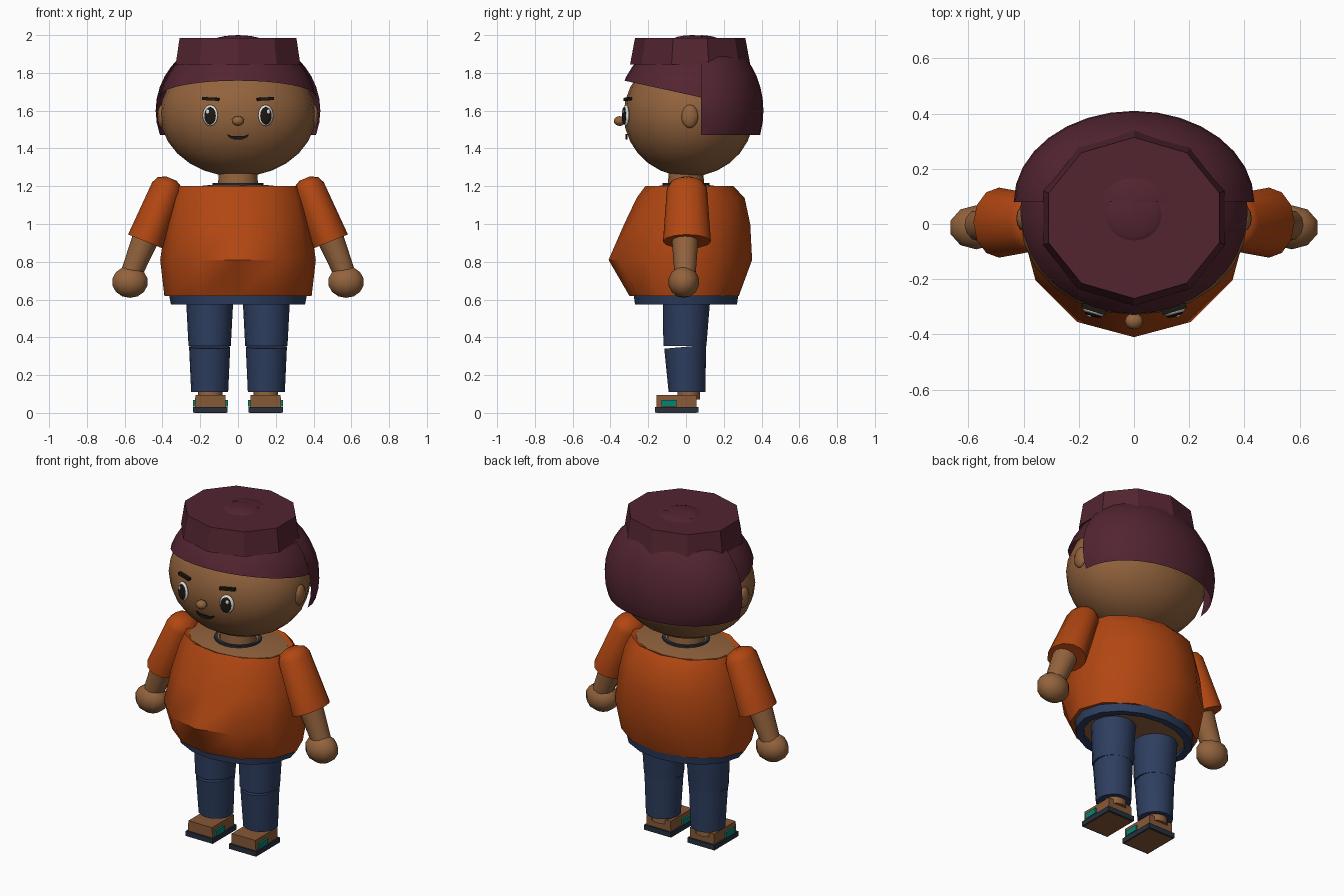
import bpy, bmesh, math
from mathutils import Matrix, Vector

cube = bpy.data.objects.get("Cube")
if cube:
    bpy.data.objects.remove(cube, do_unlink=True)


def material(name, *rgb):
    m = bpy.data.materials.new(name)
    m.use_nodes = True
    m.diffuse_color = (*rgb, 1)
    bsdf = next(n for n in m.node_tree.nodes if n.type == "BSDF_PRINCIPLED")
    bsdf.inputs["Base Color"].default_value = (*rgb, 1)
    return m


SKIN = material("skin brown", .29, .125, .047)
HAIR = material("dark plum", .085, .018, .030)
SHIRT = material("burnt orange", .44, .062, .006)
DENIM = material("denim blue", .027, .048, .115)
TAN = material("shoe tan", .24, .10, .037)
SLATE = material("dark slate", .020, .030, .045)
TEAL = material("teal", .003, .22, .17)
WHITE = material("eye white", .80, .80, .78)
DARK = material("near black", .012, .009, .006)


def place(loc, ry=0, rz=0):
    return (Matrix.Translation(loc) @ Matrix.Rotation(math.radians(rz), 4, "Z")
            @ Matrix.Rotation(math.radians(ry), 4, "Y"))


def emit(name, bm, mat, matrix=Matrix(), pair=False, limit=35):
    """Turn a bmesh into one object, or into a mirrored left/right pair."""
    bm.transform(matrix)
    for side in (("left_", "right_") if pair else ("",)):
        if side == "right_":
            bm.transform(Matrix.Diagonal((-1, 1, 1, 1)))
        bmesh.ops.recalc_face_normals(bm, faces=bm.faces[:])
        for f in bm.faces:
            f.smooth = True
        for e in bm.edges:
            e.smooth = e.calc_face_angle(0) < math.radians(limit)
        me = bpy.data.meshes.new(side + name)
        bm.to_mesh(me)
        me.materials.append(mat)
        bpy.context.collection.objects.link(bpy.data.objects.new(side + name, me))
    bm.free()


def loft(rings, n, caps=True, cy=0):
    """Stack rings of (z, half width, front depth, back depth)."""
    bm = bmesh.new()
    loops = []
    for z, rx, front, back in rings:
        loop = []
        for i in range(n):
            a = math.tau * i / n
            c = math.cos(a)
            loop.append(bm.verts.new((rx * math.sin(a),
                                      cy - c * (front if c > 0 else back), z)))
        loops.append(loop)
    for lo, hi in zip(loops, loops[1:]):
        for i in range(n):
            j = (i + 1) % n
            bm.faces.new((lo[i], lo[j], hi[j], hi[i]))
    if caps:
        bm.faces.new(loops[0])
        bm.faces.new(loops[-1])
    return bm


def ball(rx, ry, rz, u=16, v=10):
    bm = bmesh.new()
    bmesh.ops.create_uvsphere(bm, u_segments=u, v_segments=v, radius=1)
    bm.transform(Matrix.Diagonal((rx, ry, rz, 1)))
    return bm


def box(sx, sy, sz):
    bm = bmesh.new()
    bmesh.ops.create_cube(bm, size=1)
    bm.transform(Matrix.Diagonal((sx, sy, sz, 1)))
    return bm


def cut(bm, point, keep):
    bmesh.ops.bisect_plane(bm, geom=bm.verts[:] + bm.edges[:] + bm.faces[:],
                           plane_co=point, plane_no=Vector(keep).normalized(),
                           clear_inner=True)


# Head, ears and nose
emit("head", ball(.412, .345, .33, 24, 14), SKIN, place((0, .015, 1.58)))
emit("ear", ball(.025, .045, .062, 12, 8), SKIN, place((.402, .02, 1.57)), True)
emit("nose", ball(.033, .03, .026, 12, 8), SKIN, place((0, -.352, 1.545)))

# Eyes and brows
EYE = Vector((.147, -.317, 1.575))
emit("eye_white", ball(.042, .014, .056), WHITE, place(EYE, 0, 17), True)
emit("pupil", ball(.032, .008, .046), DARK, place(EYE + Vector((.001, -.011, -.002)), 0, 17), True)
emit("eye_glint", ball(.009, .004, .013, 10, 6), WHITE,
     place(EYE + Vector((.014, -.017, .02)), 0, 17), True)
emit("eyebrow", box(.09, .02, .016), DARK, place((.145, -.308, 1.662), -3, 17), True)

# Mouth
upper = [(-.06, .014), (-.03, .003), (0, .004), (.03, .003), (.06, .014)]
lower = [(.048, -.003), (.02, -.015), (-.02, -.015), (-.048, -.003)]
bm = bmesh.new()
face = bm.faces.new([bm.verts.new((x, 0, z)) for x, z in upper + lower])
ext = bmesh.ops.extrude_face_region(bm, geom=[face])["geom"]
bmesh.ops.translate(bm, vec=(0, .009, 0),
                    verts=[g for g in ext if isinstance(g, bmesh.types.BMVert)])
emit("mouth", bm, DARK, place((0, -.32, 1.462)))

# Hair: front fringe with a sloping hem, and a longer back shell
bm = ball(.422, .395, .395, 32, 20)
bm.transform(place((0, .035, 1.6)))
cut(bm, (0, .08, 1.67), (0, .214, .977))
cut(bm, (0, .10, 1.6), (0, -1, 0))
emit("hair_front", bm, HAIR)

bm = ball(.436, .33, .4, 32, 20)
bm.transform(place((0, .08, 1.6)))
cut(bm, (0, .08, 1.6), (0, 1, 0))
cut(bm, (0, 0, 1.47), (0, 0, 1))
emit("hair_back", bm, HAIR)
emit("hair_crown", ball(.118, .11, .03, 20, 8), HAIR, place((0, .033, 1.97)))

# Ten-sided flat top
emit("hair_flat_top", loft([(1.845, .347, .318, .318), (1.985, .325, .292, .292)],
                           10, cy=.022), HAIR, limit=20)

# Neck, chest and necklace
emit("neck", loft([(1.15, .11, .10, .10), (1.30, .10, .09, .09)], 16), SKIN)
emit("chest", loft([(1.15, .31, .20, .23), (1.192, .30, .195, .225),
                    (1.208, .13, .11, .11)], 16), SKIN, limit=50)
emit("necklace", loft([(1.203, .118, .108, .108), (1.203, .135, .125, .125),
                       (1.217, .135, .125, .125), (1.217, .118, .108, .108)], 20, False), SLATE)

# Shirt body
emit("shirt", loft([(.62, .39, .30, .28), (.81, .412, .41, .35), (1.0, .385, .327, .34),
                    (1.14, .352, .26, .31), (1.2, .33, .215, .25),
                    (1.185, .29, .185, .215)], 12, False), SHIRT, limit=40)
emit("shirt_hem", loft([(.62, .39, .30, .28), (.622, .30, .22, .22)], 12, False), SHIRT)

# Sleeves, arms and hands
emit("sleeve", loft([(-.305, .10, .127, .127), (0, .085, .106, .106),
                     (.035, .068, .085, .085), (.055, .03, .04, .04)], 12),
     SHIRT, place((.375, .005, 1.19), -22), True, 40)
emit("arm", loft([(-.19, .056, .056, .056), (.06, .074, .074, .074)], 12),
     SKIN, place((.495, -.005, .91), -22), True)
emit("hand", ball(.10, .082, .084, 10, 7), SKIN, place((.572, -.012, .693)), True, 45)

# Waistband around the open hips
emit("waistband", loft([(.625, .365, .277, .277), (.575, .355, .27, .27),
                        (.575, .31, .23, .23), (.61, .31, .23, .23)], 16, False), DENIM)
emit("hips", loft([(.592, .32, .24, .24), (.64, .32, .24, .24)], 16), SKIN)

# Legs in two pieces, with a slit at the front of the knee
emit("thigh", loft([(.355, .112, .12, .108), (.60, .125, .122, .128)], 16),
     DENIM, place((.15, 0, 0)), True)
bm = loft([(.11, .098, .092, .102), (.35, .109, .115, .107)], 16)
for v in bm.verts:
    if v.co.z > .3:
        v.co.z += .09 * v.co.y
emit("shin", bm, DENIM, place((.15, 0, 0)), True)
emit("ankle", loft([(.07, .065, .06, .06), (.13, .065, .06, .06)], 12),
     SKIN, place((.148, .015, 0)), True)

# Shoes
emit("sole", box(.182, .23, .03), SLATE, place((.146, -.05, .017)), True)
bm = box(.168, .21, .094)
for v in bm.verts:
    if v.co.z > 0:
        v.co.x *= .95
emit("shoe", bm, TAN, place((.146, -.05, .047)), True)
emit("shoe_panel", box(.184, .082, .034), TEAL, place((.146, -.09, .052)), True)
